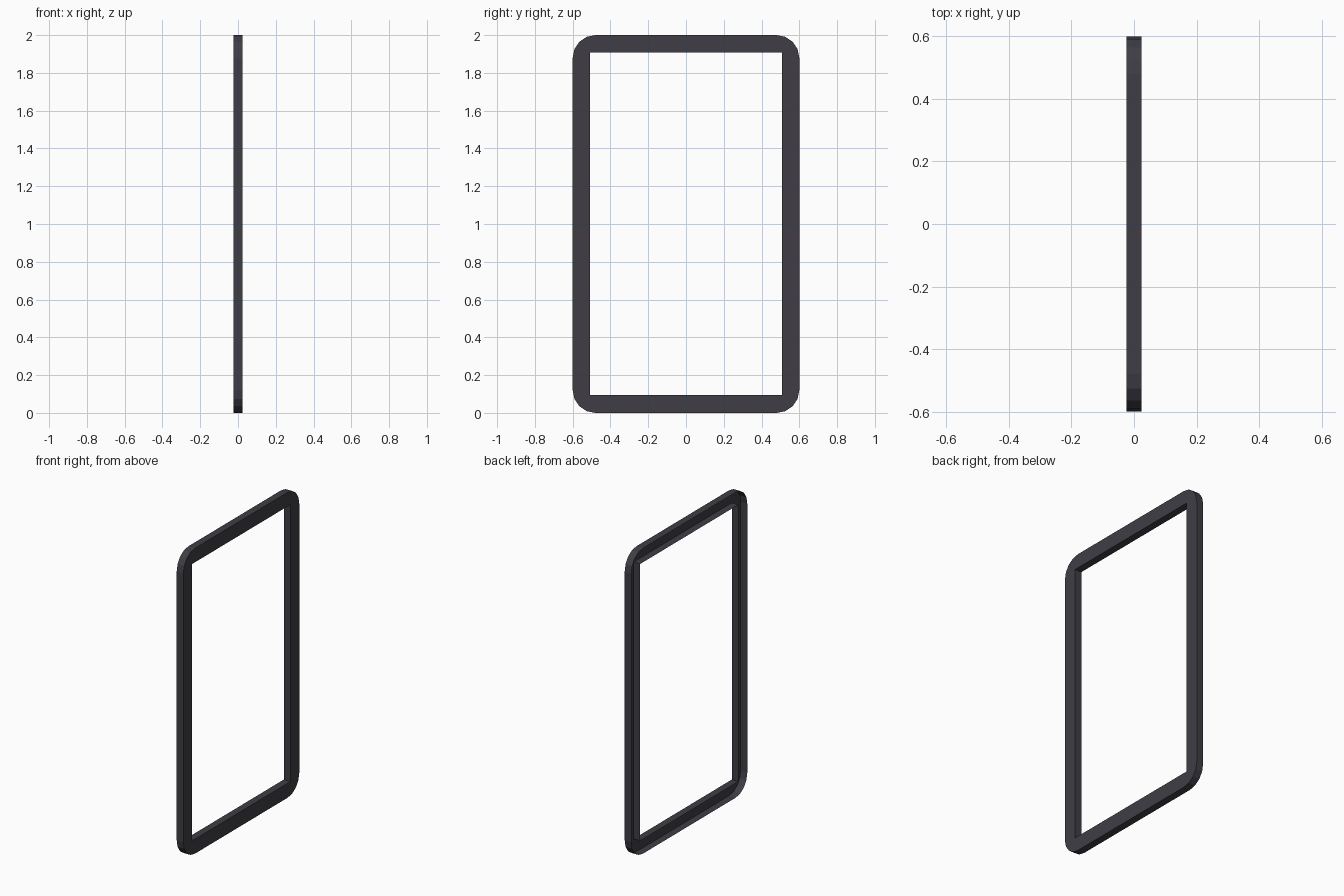
import bpy, bmesh
from math import sin, cos, pi

if "Cube" in bpy.data.objects:
    bpy.data.objects.remove(bpy.data.objects["Cube"])

HALF_Y, HEIGHT, DEPTH = 0.6, 2.0, 0.048   # outer size
IN_Y, IN_LOW, IN_TOP = 0.508, 0.095, 1.908  # opening
R, SEG = 0.12, 4                          # outer corner rounding

bm = bmesh.new()


def pair(y, z):
    """Matching points on the front and the open back."""
    return [bm.verts.new((x, y, z)) for x in (DEPTH / 2, -DEPTH / 2)]


# Square inner corners and rounded outer corners, counter-clockwise seen from +x
inner, arcs = [], []
for k, (sy, sz) in enumerate([(1, 1), (-1, 1), (-1, -1), (1, -1)]):
    inner.append(pair(sy * IN_Y, IN_TOP if sz > 0 else IN_LOW))
    cy, cz = sy * (HALF_Y - R), HEIGHT / 2 + sz * (HEIGHT / 2 - R)
    angles = [(k + i / SEG) * pi / 2 for i in range(SEG + 1)]
    arcs.append([pair(cy + R * cos(a), cz + R * sin(a)) for a in angles])

# Front face: corner fans and straight rails
for k in range(4):
    n = (k + 1) % 4
    bm.faces.new([inner[k][0]] + [p[0] for p in arcs[k]])
    bm.faces.new([inner[k][0], arcs[k][-1][0], arcs[n][0][0], inner[n][0]])

# Outer and inner side walls; the back stays open
outer = [p for arc in arcs for p in arc]
for loop in (outer, inner[::-1]):
    for a, b in zip(loop, loop[1:] + loop[:1]):
        bm.faces.new([a[0], a[1], b[1], b[0]])

mesh = bpy.data.meshes.new("door_frame")
bm.to_mesh(mesh)
bm.free()
frame = bpy.data.objects.new("door_frame", mesh)
bpy.context.collection.objects.link(frame)

dark = bpy.data.materials.new("dark_grey")
dark.diffuse_color = (0.05, 0.048, 0.06, 1)
dark.use_nodes = True
dark.node_tree.nodes["Principled BSDF"].inputs["Base Color"].default_value = dark.diffuse_color
mesh.materials.append(dark)
